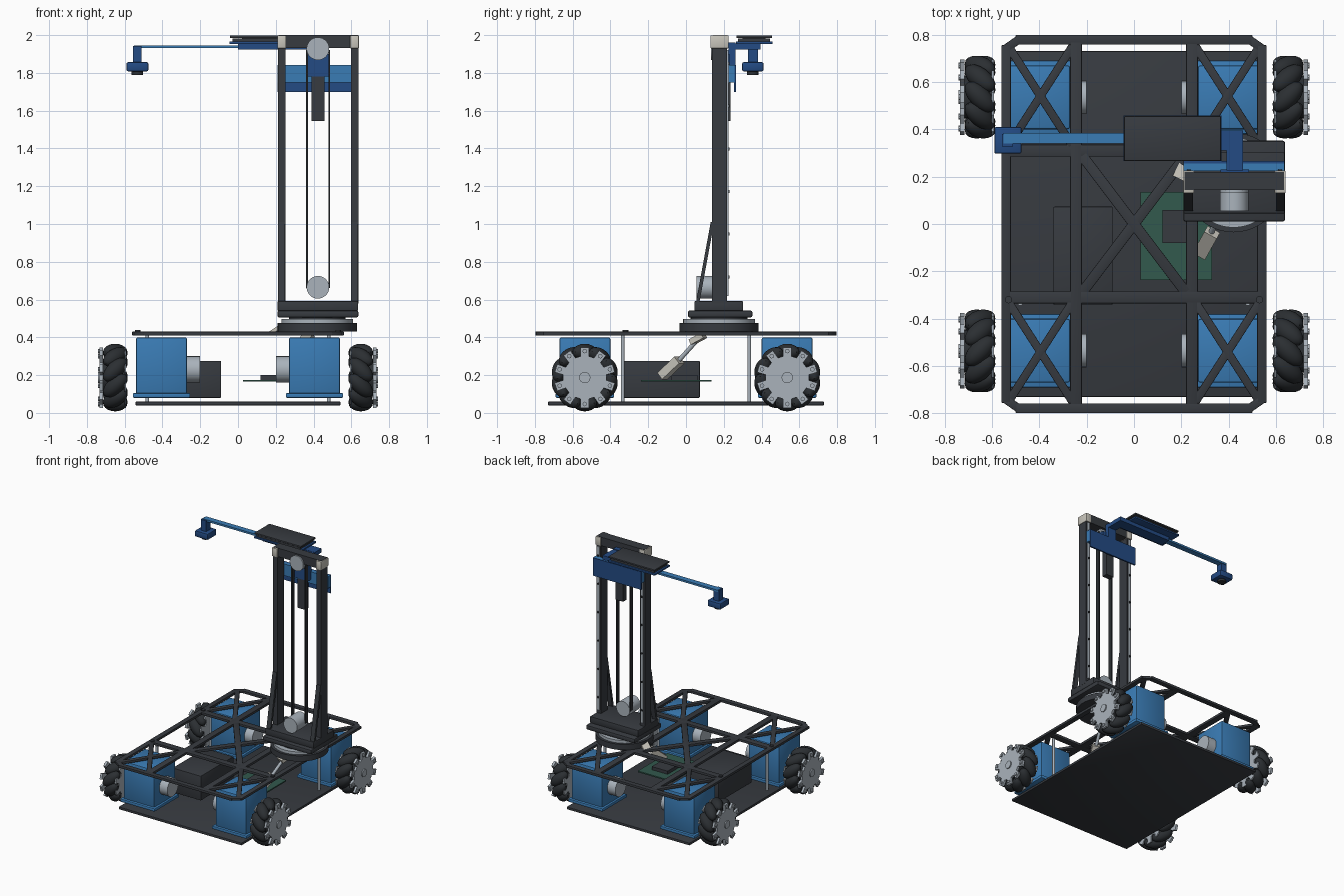
import bpy, bmesh, math
from mathutils import Vector, Matrix

cube = bpy.data.objects.get("Cube")
if cube:
    bpy.data.objects.remove(cube, do_unlink=True)


def material(name, rgb):
    m = bpy.data.materials.new(name)
    m.use_nodes = True
    m.diffuse_color = (*rgb, 1)
    m.node_tree.nodes["Principled BSDF"].inputs["Base Color"].default_value = (*rgb, 1)
    return m


dark = material("dark grey", (.038, .043, .051))
rubber = material("black rubber", (.024, .028, .032))
blue = material("mid blue", (.042, .2, .46))
navy = material("deep blue", (.017, .07, .23))
metal = material("light metal", (.4, .45, .5))
beige = material("warm plastic", (.58, .56, .5))
green = material("board green", (.032, .1, .075))


def finish(name, bm, mat):
    """Turn a bmesh into an object, smooth with sharp edges kept."""
    bmesh.ops.recalc_face_normals(bm, faces=bm.faces)
    for f in bm.faces:
        f.smooth = True
    for e in bm.edges:
        e.smooth = e.calc_face_angle(0) < .6
    mesh = bpy.data.meshes.new(name)
    bm.to_mesh(mesh)
    bm.free()
    mesh.materials.append(mat)
    ob = bpy.data.objects.new(name, mesh)
    bpy.context.collection.objects.link(ob)
    return ob


def solid(name, matrix, size, mat, bevel=0):
    bm = bmesh.new()
    bmesh.ops.create_cube(bm, size=1, matrix=Matrix.Diagonal((*size, 1)))
    if bevel:
        bmesh.ops.bevel(bm, geom=bm.edges[:], offset=bevel, segments=2,
                        profile=.5, affect='EDGES')
    bm.transform(matrix)
    return finish(name, bm, mat)


def box(name, x, y, z, mat, bevel=0):
    """Box from its (low, high) range on each axis."""
    mid = [(a + b) / 2 for a, b in (x, y, z)]
    return solid(name, Matrix.Translation(mid), [b - a for a, b in (x, y, z)], mat, bevel)


def beam(name, a, b, width, height, mat, bevel=0):
    a, b = Vector(a), Vector(b)
    turn = (b - a).to_track_quat('X', 'Z').to_matrix().to_4x4()
    return solid(name, Matrix.Translation((a + b) / 2) @ turn,
                 ((b - a).length, width, height), mat, bevel)


def rod(name, a, b, r, mat, sides=32):
    a, b = Vector(a), Vector(b)
    turn = (b - a).to_track_quat('Z', 'Y').to_matrix().to_4x4()
    bm = bmesh.new()
    bmesh.ops.create_cone(bm, cap_ends=True, segments=sides, radius1=r, radius2=r,
                          depth=(b - a).length, matrix=Matrix.Translation((a + b) / 2) @ turn)
    return finish(name, bm, mat)


# Wheels: slanted barrel rollers between toothed plates
ROLLERS = 10


def toothed_plate(name, x, thick, cy, cz, mat):
    bm = bmesh.new()
    ring = []
    for i in range(ROLLERS):
        for step, r in ((-.3, .115), (-.22, .162), (.22, .162), (.3, .115)):
            a = (i + step) * math.tau / ROLLERS
            ring.append(bm.verts.new((x, cy + r * math.sin(a), cz + r * math.cos(a))))
    face = bm.faces.new(ring)
    out = bmesh.ops.extrude_face_region(bm, geom=[face])
    bmesh.ops.translate(bm, vec=(thick, 0, 0),
                        verts=[v for v in out["geom"] if isinstance(v, bmesh.types.BMVert)])
    return finish(name, bm, mat)


def wheel(tag, sx, sy):
    cy, cz = sy * .536, .187
    bm = bmesh.new()
    for i in range(ROLLERS):
        spin = Matrix.Rotation(i * math.tau / ROLLERS, 4, 'X')
        slant = Matrix.Rotation(sx * sy * math.pi / 4, 4, 'Z')
        bmesh.ops.create_uvsphere(
            bm, u_segments=14, v_segments=10, radius=1,
            matrix=Matrix.Translation((sx * .65, cy, cz)) @ spin
            @ Matrix.Translation((0, 0, .135)) @ slant @ Matrix.Diagonal((.082, .044, .044, 1)))
    finish(tag + "_wheel_rollers", bm, rubber)
    toothed_plate(tag + "_wheel_outer_plate", sx * .716, sx * .018, cy, cz, metal)
    toothed_plate(tag + "_wheel_inner_plate", sx * .592, sx * .01, cy, cz, metal)
    rod(tag + "_wheel_core", (sx * .595, cy, cz), (sx * .72, cy, cz), .09, rubber)
    rod(tag + "_wheel_boss", (sx * .73, cy, cz), (sx * .742, cy, cz), .03, metal, 16)
    for i in range(ROLLERS):
        a = i * math.tau / ROLLERS
        y, z = cy + .14 * math.sin(a), cz + .14 * math.cos(a)
        rod(tag + "_wheel_bolt", (sx * .73, y, z), (sx * .742, y, z), .012, metal, 8)


# Chassis corners: wheel, motor housing, motor end, post
for sx, side in ((-1, "right"), (1, "left")):
    for sy, end in ((-1, "front"), (1, "rear")):
        tag = end + "_" + side
        wheel(tag, sx, sy)
        cx, cy = sx * .405, sy * .535
        box(tag + "_motor_housing", (cx - .135, cx + .135), (cy - .135, cy + .135),
            (.09, .4), blue, .01)
        box(tag + "_motor_flange", (cx - .152, cx + .152), (cy - .155, cy + .155),
            (.08, .105), blue, .006)
        rod(tag + "_motor_end", (sx * .2, cy, .23), (sx * .28, cy, .23), .07, metal)
        rod(tag + "_post", (sx * .48, sy * .335, .06), (sx * .48, sy * .335, .41), .01, metal, 12)

box("base_plate", (-.542, .542), (-.73, .73), (.04, .06), dark, .004)
box("battery_box", (-.34, -.09), (-.34, .073), (.08, .275), dark, .004)
box("circuit_board", (.027, .33), (-.237, .135), (.165, .175), green)
box("board_chip", (.12, .26), (-.08, .06), (.175, .2), dark)


# Top frame: chamfered rim, rails and cross braces
def bar(name, p, q, w=.045):
    beam(name, (*p, .42), (*q, .42), w, .02, dark, .003)


for s in (-1, 1):
    bar("frame_side", (s * .54, -.755), (s * .54, .755), .04)
    bar("frame_end", (-.5, s * .778), (.5, s * .778), .04)
    bar("frame_rail", (s * .245, -.77), (s * .245, .77), .05)
    bar("frame_crossbar", (-.54, s * .31), (.54, s * .31), .05)
    bar("frame_centre_brace", (-.22, -.29 * s), (.22, .29 * s))
    for t in (-1, 1):
        bar("frame_corner", (s * .542, t * .74), (s * .485, t * .78), .035)
        bar("frame_brace", (s * .26, t * .33), (s * .53, t * .75), .035)
        bar("frame_brace", (s * .53, t * .33), (s * .26, t * .75), .035)
        rod("frame_screw", (s * .53, t * .32, .42), (s * .53, t * .32, .438), .015, dark, 12)

# Turntable and tower foot
TX, TY = .42, .175
rod("turntable_base", (TX, TY, .43), (TX, TY, .475), .21, dark, 48)
rod("turntable_ring", (TX, TY, .475), (TX, TY, .497), .19, metal, 48)
rod("turntable_neck", (TX, TY, .49), (TX, TY, .515), .15, dark, 48)
box("tower_foot_lower", (.208, .638), (.01, .352), (.505, .542), dark, .01)
box("tower_foot_upper", (.21, .636), (.045, .302), (.54, .592), dark, .004)
beam("turntable_cable_clip", (.18, .23, .42), (.24, .2, .46), .06, .02, beige)

# Slanted linkage from the board to the turntable
beam("link_body", (.28, -.125, .195), (.33, -.035, .28), .06, .045, beige)
rod("link_rod", (.325, -.04, .275), (.36, .05, .375), .012, metal, 12)
beam("link_end", (.35, .03, .375), (.375, .095, .41), .06, .03, beige)

# Tower columns with rails, struts and corner caps
for x, side in ((.231, "right"), (.617, "left")):
    box(side + "_column", (x - .02, x + .02), (.137, .218), (.58, 1.95), dark)
    box(side + "_column_rail", (x - .01, x + .01), (.215, .224), (.62, 1.92), metal)
    for i in range(6):
        z = .72 + i * .226
        rod(side + "_rail_bolt", (x, .22, z), (x, .23, z), .008, rubber, 8)
    beam(side + "_column_strut", (x, .062, .585), (x, .14, 1.01), .036, .018, dark)
    box(side + "_corner_cap", (x - .023, x + .023), (.13, .225), (1.93, 1.998), beige, .003)
box("tower_top_beam", (.214, .634), (.143, .22), (1.932, 2), dark)

# Belt drive
rod("drive_motor", (.423, .055, .665), (.423, .19, .665), .06, metal)
rod("top_pulley", (.423, .132, 1.928), (.423, .2, 1.928), .06, metal)
for x in (.365, .483):
    box("belt_run", (x - .005, x + .005), (.155, .185), (.66, 1.92), rubber)

# Lifting carriage
box("carriage_block", (.21, .636), (.224, .256), (1.75, 1.843), blue)
box("carriage_back_plate", (.21, .636), (.254, .266), (1.7, 1.843), navy)
box("carriage_clamp", (.365, .485), (.19, .23), (1.78, 1.9), navy)
box("carriage_weight", (.39, .457), (.19, .235), (1.545, 1.78), dark)
box("arm_upright", (.39, .46), (.225, .262), (1.83, 1.96), navy)
box("arm_bridge", (.39, .46), (.225, .395), (1.925, 1.955), navy)
box("arm_block", (0, .46), (.31, .395), (1.925, 1.957), navy)

# Tray with stacked slabs
box("tray", (-.045, .37), (.265, .458), (1.953, 1.967), navy, .003)
box("lower_slab", (-.03, .355), (.275, .445), (1.964, 1.981), dark)
box("upper_slab", (-.042, .367), (.267, .455), (1.985, 1.998), dark, .003)
box("slab_spacer", (.02, .3), (.3, .42), (1.978, 1.988), dark)

# Long arm carrying the sensor head
box("sensor_arm", (-.55, .01), (.34, .385), (1.931, 1.946), blue)
box("sensor_post", (-.557, -.51), (.327, .38), (1.85, 1.943), navy)
box("sensor_head", (-.59, -.475), (.297, .41), (1.808, 1.857), navy, .008)
rod("sensor_lens", (-.533, .353, 1.79), (-.533, .353, 1.815), .03, rubber, 24)
